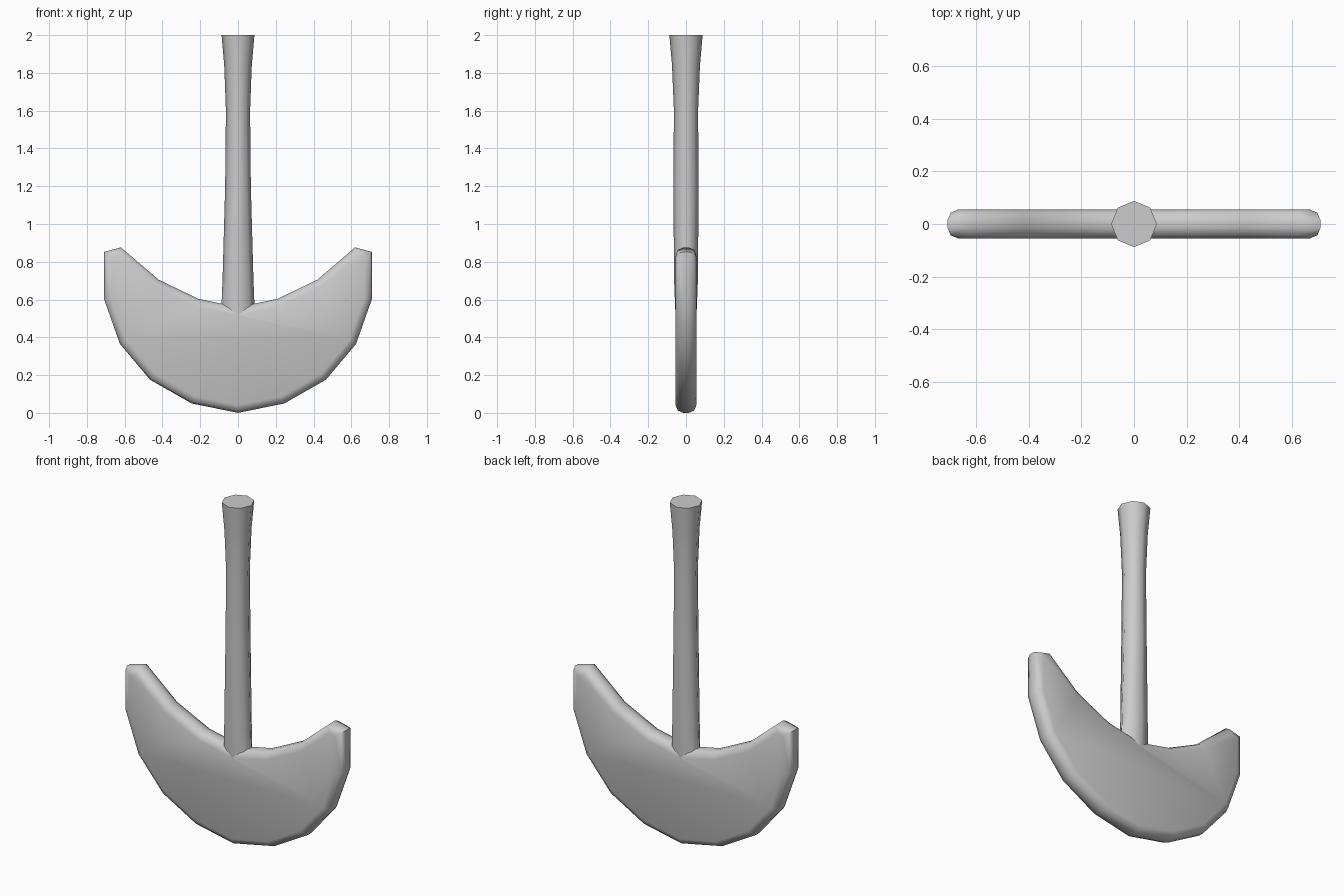
import bpy, bmesh
from math import cos, sin, pi, radians

if "Cube" in bpy.data.objects:
    bpy.data.objects.remove(bpy.data.objects["Cube"])


def finish(name, bm, angle):
    bmesh.ops.recalc_face_normals(bm, faces=bm.faces)
    mesh = bpy.data.meshes.new(name)
    bm.to_mesh(mesh)
    bm.free()
    obj = bpy.data.objects.new(name, mesh)
    bpy.context.collection.objects.link(obj)
    bpy.ops.object.select_all(action='DESELECT')
    obj.select_set(True)
    bpy.context.view_layer.objects.active = obj
    bpy.ops.object.shade_smooth_by_angle(angle=radians(angle))
    return obj


# Crescent blade: mirrored outline, extruded, with rounded rims
T = 0.055
half = [(0.245, 0.05), (0.465, 0.175), (0.625, 0.365), (0.71, 0.605),
        (0.71, 0.852), (0.62, 0.876), (0.42, 0.705), (0.21, 0.604)]
outline = [(0, 0)] + half + [(0, 0.56)] + [(-x, z) for x, z in reversed(half)]
bm = bmesh.new()
front = bm.faces.new([bm.verts.new((x, -T, z)) for x, z in outline])
ext = bmesh.ops.extrude_face_region(bm, geom=[front], use_keep_orig=True)
moved = [g for g in ext['geom'] if isinstance(g, bmesh.types.BMVert)]
bmesh.ops.translate(bm, verts=moved, vec=(0, 2 * T, 0))
bmesh.ops.recalc_face_normals(bm, faces=bm.faces)
rims = [e for e in bm.edges if abs(e.verts[0].co.y - e.verts[1].co.y) < 1e-5]
bmesh.ops.bevel(bm, geom=rims, offset=0.04, offset_type='OFFSET', segments=2,
                profile=0.5, affect='EDGES', clamp_overlap=True)
finish("blade", bm, 60)

# Eight-sided handle, flared at the top and flattened where it enters the blade
rings = [(0.50, 0.09, 0.055), (0.70, 0.082, 0.063), (1.20, 0.068, 0.067),
         (1.60, 0.064, 0.064), (1.84, 0.073, 0.074), (2.0, 0.087, 0.088)]
N = 8
bm = bmesh.new()
loops = [[bm.verts.new((rx * cos(2 * pi * i / N), ry * sin(2 * pi * i / N), z))
          for i in range(N)] for z, rx, ry in rings]
for a, b in zip(loops, loops[1:]):
    for i in range(N):
        j = (i + 1) % N
        bm.faces.new((a[i], a[j], b[j], b[i]))
bm.faces.new(loops[0][::-1])
bm.faces.new(loops[-1])
finish("handle", bm, 60)
